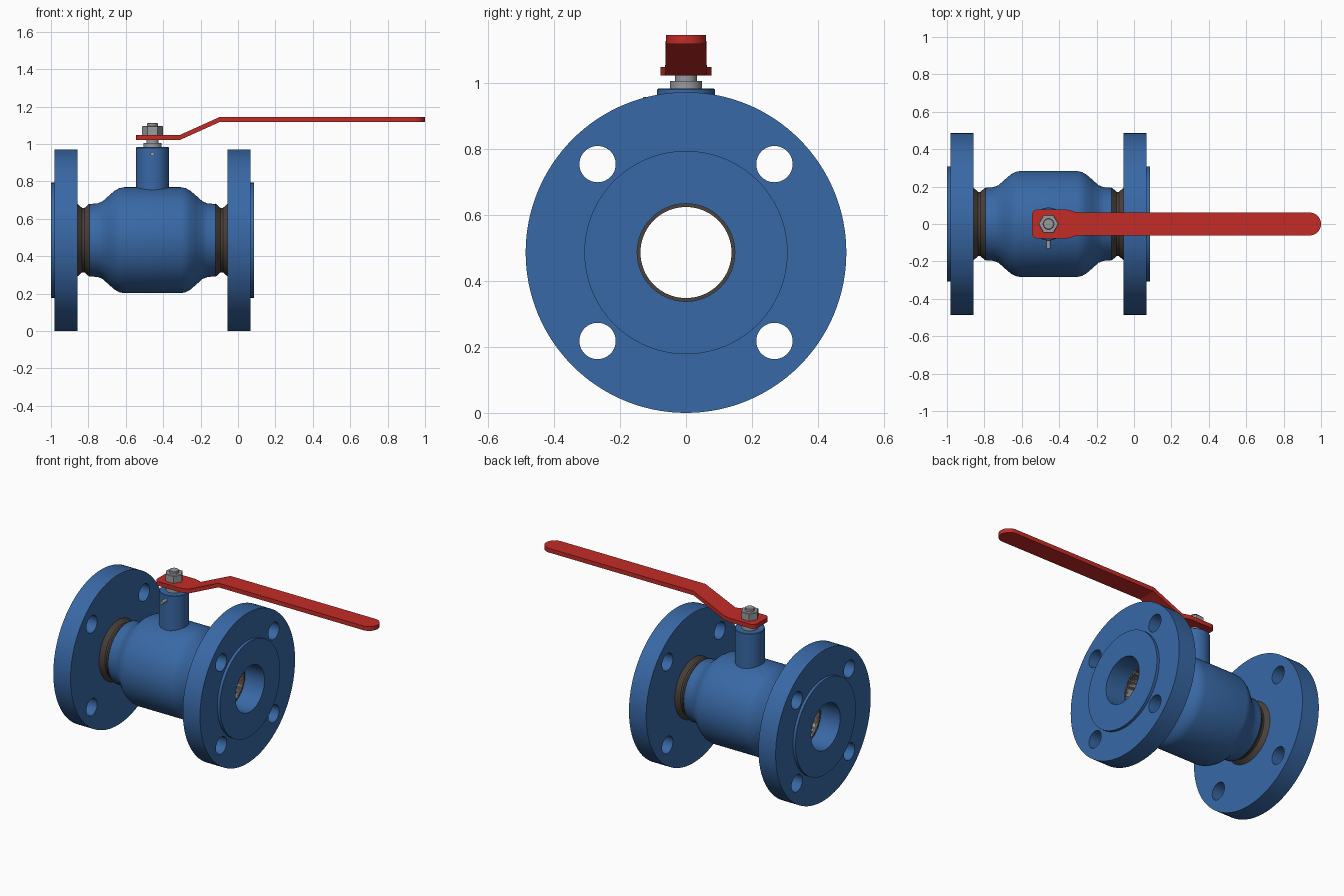
import bpy, bmesh, math
from mathutils import Matrix, Vector

if "Cube" in bpy.data.objects:
    bpy.data.objects.remove(bpy.data.objects["Cube"])

CX, CZ = -0.457, 0.486          # valve centre
BORE, FBORE = 0.138, 0.148


def material(name, rgb):
    m = bpy.data.materials.new(name)
    m.diffuse_color = (*rgb, 1)
    m.use_nodes = True
    m.node_tree.nodes["Principled BSDF"].inputs["Base Color"].default_value = m.diffuse_color
    return m


BLUE = material("blue_paint", (0.04, 0.14, 0.38))
RED = material("red_paint", (0.55, 0.025, 0.02))
WELD = material("dark_weld", (0.07, 0.055, 0.045))
STEEL = material("steel", (0.32, 0.33, 0.35))


def finish(ob, mat, angle=30):
    ob.data.materials.append(mat)
    bpy.ops.object.select_all(action='DESELECT')
    ob.select_set(True)
    bpy.context.view_layer.objects.active = ob
    bpy.ops.object.shade_smooth_by_angle(angle=math.radians(angle))
    return ob


def mesh_object(name, bm, mat, angle=30):
    bmesh.ops.remove_doubles(bm, verts=bm.verts, dist=1e-5)
    bmesh.ops.recalc_face_normals(bm, faces=bm.faces)
    me = bpy.data.meshes.new(name)
    bm.to_mesh(me)
    bm.free()
    ob = bpy.data.objects.new(name, me)
    bpy.context.collection.objects.link(ob)
    return finish(ob, mat, angle)


def lathe(name, profile, mat, axis='X', centre=(CX, 0, CZ), n=96, angle=30):
    """Spin a closed (along, radius) profile around an axis through centre."""
    bm = bmesh.new()
    rings = []
    for i in range(n):
        a = 2 * math.pi * i / n
        c, s = math.cos(a), math.sin(a)
        rings.append([bm.verts.new(Vector(centre) + Vector(
            (t, r * c, r * s) if axis == 'X' else (r * c, r * s, t)))
            for t, r in profile])
    k = len(profile)
    for i in range(n):
        p, q = rings[i], rings[(i + 1) % n]
        for j in range(k):
            m = (j + 1) % k
            if profile[j][1] == 0 and profile[m][1] == 0:
                continue
            bm.faces.new((p[j], p[m], q[m], q[j]))
    bmesh.ops.dissolve_degenerate(bm, dist=1e-6, edges=bm.edges)
    return mesh_object(name, bm, mat, angle)


def post(name, r, z0, z1, mat, n=48, bevel=0.0):
    """Solid vertical round or hexagonal post on the stem axis."""
    prof = [(z0, 0), (z0, r), (z1 - bevel, r), (z1, r - bevel), (z1, 0)]
    return lathe(name, prof, mat, 'Z', (CX, 0, 0), n)


def plate(name, radius, holes, x0, x1, mat):
    """Disc facing x with round holes given as (y, z, r)."""
    cu = bpy.data.curves.new(name, 'CURVE')
    cu.dimensions, cu.fill_mode, cu.extrude = '2D', 'BOTH', (x1 - x0) / 2
    for y, z, r in [(0, 0, radius)] + holes:
        n = 128 if r > 0.2 else 64
        sp = cu.splines.new('POLY')
        sp.points.add(n - 1)
        for i, p in enumerate(sp.points):
            a = 2 * math.pi * i / n
            p.co = (z + r * math.cos(a), y + r * math.sin(a), 0, 1)
        sp.use_cyclic_u = True
    tmp = bpy.data.objects.new(name + "_curve", cu)
    bpy.context.collection.objects.link(tmp)
    bpy.context.view_layer.update()
    me = bpy.data.meshes.new_from_object(
        tmp.evaluated_get(bpy.context.evaluated_depsgraph_get()))
    bpy.data.objects.remove(tmp)
    me.transform(Matrix.Translation(((x0 + x1) / 2, 0, CZ)) @ Matrix.Rotation(math.pi / 2, 4, 'Y'))
    bm = bmesh.new()
    bm.from_mesh(me)
    bpy.data.meshes.remove(me)
    return mesh_object(name, bm, mat)


# Flanges, raised faces and weld grooves on both ends
bolts = [(sy * 0.268, sz * 0.268, 0.055) for sy in (-1, 1) for sz in (-1, 1)]
for side, s in (("left", -1), ("right", 1)):
    def span(a, b):
        return sorted((CX + s * a, CX + s * b))
    plate(side + "_flange", CZ, bolts + [(0, 0, FBORE)], *span(0.402, 0.525), BLUE)
    plate(side + "_raised_face", 0.308, [(0, 0, FBORE)], *span(0.52, 0.543), BLUE)
    lathe(side + "_weld", [(s * t, r) for t, r in (
        (0.405, BORE), (0.405, 0.197), (0.376, 0.172), (0.364, 0.172),
        (0.338, 0.195), (0.338, BORE))], WELD)

# Valve body with bulged middle
half = [(0.340, 0.193), (0.293, 0.197), (0.268, 0.207), (0.233, 0.238),
        (0.203, 0.264), (0.178, 0.278), (0.153, 0.283)]
outer = [(-t, r) for t, r in half] + half[::-1]
lathe("valve_body", outer + [(0.340, 0.145), (-0.340, 0.145)], BLUE)
lathe("bore_liner", [(-0.405, BORE), (-0.405, 0.15), (0.405, 0.15), (0.405, BORE)], STEEL)

# Stem housing, gland and stem
post("stem_housing", 0.088, 0.70, 0.983, BLUE, 64, 0.003)
post("gland", 0.048, 0.98, 1.006, STEEL)
post("stem", 0.033, 1.0, 1.03, STEEL)
post("lever_nut", 0.055, 1.048, 1.097, STEEL, 6, 0.004)
post("stem_tip", 0.029, 1.09, 1.113, STEEL, 32, 0.003)

# Small stop pin on the front of the housing
bm = bmesh.new()
bmesh.ops.create_cone(bm, cap_ends=True, segments=24, radius1=0.011, radius2=0.011, depth=0.06,
                      matrix=Matrix.Translation((CX, -0.10, 0.947)) @ Matrix.Rotation(math.pi / 2, 4, 'X'))
mesh_object("stop_pin", bm, STEEL)

# Lever: stations of (x, half width), bent along its length
stations = [(-0.545 + 0.03 * (1 - math.cos(a)), 0.048 + 0.03 * math.sin(a))
            for a in [i * math.pi / 12 for i in range(7)]]
stations += [(-0.365, 0.078), (-0.34, 0.073), (-0.31, 0.063), (-0.097, 0.061)]
stations += [(0.939 + 0.061 * math.sin(a), max(0.061 * math.cos(a), 0.004))
             for a in [i * math.pi / 24 for i in range(13)]]
bm = bmesh.new()
rows = []
for x, w in stations:
    t = min(max((x + 0.31) / 0.213, 0), 1)
    z = 1.022 + 0.096 * t
    rows.append([bm.verts.new((x, y, z + h)) for y, h in
                 ((-w, 0), (w, 0), (w, 0.027), (-w, 0.027))])
for p, q in zip(rows, rows[1:]):
    for j in range(4):
        k = (j + 1) % 4
        bm.faces.new((p[j], p[k], q[k], q[j]))
bm.faces.new(rows[0])
bm.faces.new(rows[-1])
mesh_object("lever", bm, RED, 20)
